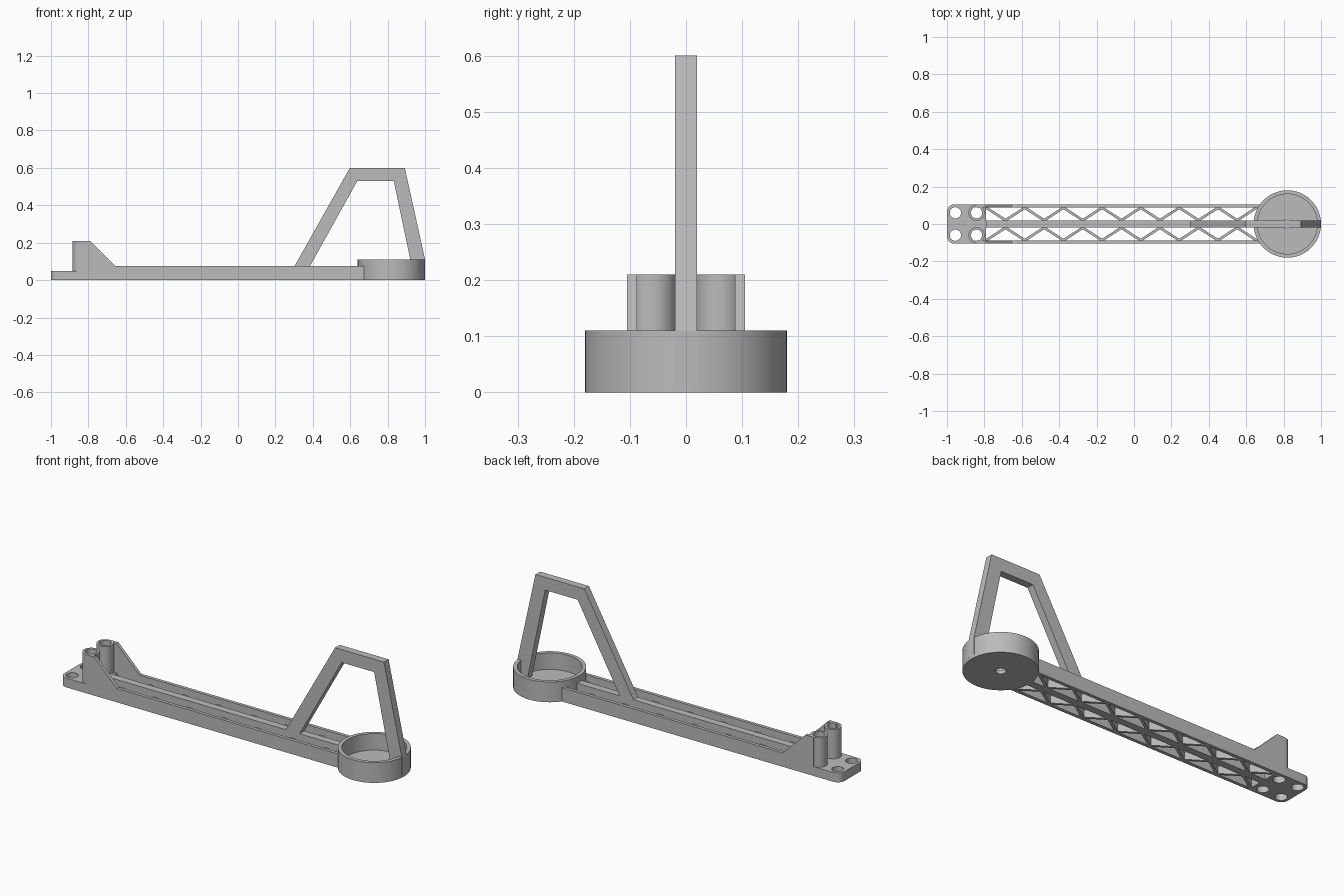
import bpy, bmesh, math
from mathutils import Vector

if "Cube" in bpy.data.objects:
    bpy.data.objects.remove(bpy.data.objects["Cube"])

grey = bpy.data.materials.new("plain_grey")
grey.diffuse_color = (0.5, 0.5, 0.5, 1)
grey.use_nodes = True
grey.node_tree.nodes["Principled BSDF"].inputs["Base Color"].default_value = grey.diffuse_color


def finish(name, bm, smooth=False):
    bmesh.ops.remove_doubles(bm, verts=bm.verts, dist=1e-5)
    bmesh.ops.recalc_face_normals(bm, faces=bm.faces)
    mesh = bpy.data.meshes.new(name)
    bm.to_mesh(mesh)
    bm.free()
    ob = bpy.data.objects.new(name, mesh)
    bpy.context.collection.objects.link(ob)
    mesh.materials.append(grey)
    if smooth:
        bpy.ops.object.select_all(action='DESELECT')
        ob.select_set(True)
        bpy.context.view_layer.objects.active = ob
        bpy.ops.object.shade_smooth_by_angle(angle=math.radians(35))
    return ob


def extrude(bm, points, offset):
    """Solid prism from a closed outline."""
    face = bm.faces.new([bm.verts.new(p) for p in points])
    res = bmesh.ops.extrude_face_region(bm, geom=[face], use_keep_orig=True)
    verts = [v for v in res["geom"] if isinstance(v, bmesh.types.BMVert)]
    bmesh.ops.translate(bm, verts=verts, vec=offset)


def side_prism(name, xz, y0, y1):
    bm = bmesh.new()
    extrude(bm, [(x, y0, z) for x, z in xz], (0, y1 - y0, 0))
    return finish(name, bm)


def lathe(name, profile, x, y, steps):
    """Closed (radius, z) profile turned about a vertical axis."""
    bm = bmesh.new()
    verts = [bm.verts.new((x + r, y, z)) for r, z in profile]
    edges = [bm.edges.new((verts[i - 1], verts[i])) for i in range(len(verts))]
    bmesh.ops.spin(bm, geom=verts + edges, cent=(x, y, 0), axis=(0, 0, 1),
                   angle=math.tau, steps=steps, use_duplicate=False)
    return finish(name, bm, True)


def arc(cx, cy, r, a0, a1, n):
    return [(cx + r * math.cos(math.radians(a0 + (a1 - a0) * i / n)),
             cy + r * math.sin(math.radians(a0 + (a1 - a0) * i / n)))
            for i in range(n + 1)]


HALF, INNER, MID = 0.105, 0.087, 0.02
LEFT, RAIL_TOP, PLATE_TOP = -0.79, 0.075, 0.05
POST_X, POST_Y, HOLE_R = -0.842, 0.06, 0.03

# mounting plate: rounded outline with four holes
R = 0.04
outline = ([(LEFT, -HALF), (LEFT, HALF)]
           + arc(-1 + R, HALF - R, R, 90, 180, 8)
           + arc(-1 + R, -HALF + R, R, 180, 270, 8))
loops = [outline] + [arc(x, y, HOLE_R, 0, 360, 32)[:-1]
                     for x in (-0.955, POST_X) for y in (-POST_Y, POST_Y)]
bm = bmesh.new()
edges = []
for loop in loops:
    vs = [bm.verts.new((x, y, 0)) for x, y in loop]
    edges += [bm.edges.new((vs[i - 1], vs[i])) for i in range(len(vs))]
bmesh.ops.triangle_fill(bm, edges=edges, use_beauty=True, normal=(0, 0, 1))
res = bmesh.ops.extrude_face_region(bm, geom=bm.faces[:], use_keep_orig=True)
bmesh.ops.translate(bm, vec=(0, 0, PLATE_TOP),
                    verts=[v for v in res["geom"] if isinstance(v, bmesh.types.BMVert)])
finish("mounting_plate", bm, True)

# side rails with gussets, and hollow posts
rail = [(LEFT, 0), (0.68, 0), (0.68, RAIL_TOP), (-0.655, RAIL_TOP), (-0.792, 0.21),
        (POST_X, 0.21), (POST_X, PLATE_TOP), (LEFT, PLATE_TOP)]
for side, s in (("front", -1), ("back", 1)):
    side_prism(side + "_rail", rail, s * INNER, s * HALF)
    lathe(side + "_post", [(HOLE_R, PLATE_TOP), (0.043, PLATE_TOP), (0.043, 0.21),
                           (HOLE_R, 0.21)], POST_X, s * POST_Y, 32)

# middle rail
side_prism("middle_rail", [(LEFT, 0), (0.65, 0), (0.65, RAIL_TOP), (LEFT, RAIL_TOP)],
           -MID, MID)

# zigzag braces between the rails
bays, start, end = 7, LEFT, 0.655
step = (end - start) / bays / 2
w = 0.0125
for side, s in (("front", -1), ("back", 1)):
    bm = bmesh.new()
    for i in range(bays * 2):
        ya, yb = (INNER, MID) if i % 2 == 0 else (MID, INNER)
        xa, xb = start + i * step, start + (i + 1) * step
        extrude(bm, [(xa - w, s * ya, 0), (xa + w, s * ya, 0),
                     (xb + w, s * yb, 0), (xb - w, s * yb, 0)], (0, 0, 0.04))
    finish(side + "_braces", bm)

# round cup with a small drain hole
lathe("cup", [(0.025, 0), (0.18, 0), (0.18, 0.11), (0.16, 0.11), (0.16, 0.02),
              (0.025, 0.02)], 0.82, 0, 72)

# handle arch
side_prism("handle", [(0.288, 0.05), (0.598, 0.6), (0.892, 0.6), (1.0, 0.11), (1.0, 0.015),
                      (0.941, 0.015), (0.833, 0.53), (0.638, 0.53), (0.371, 0.05)],
           -MID, MID)
